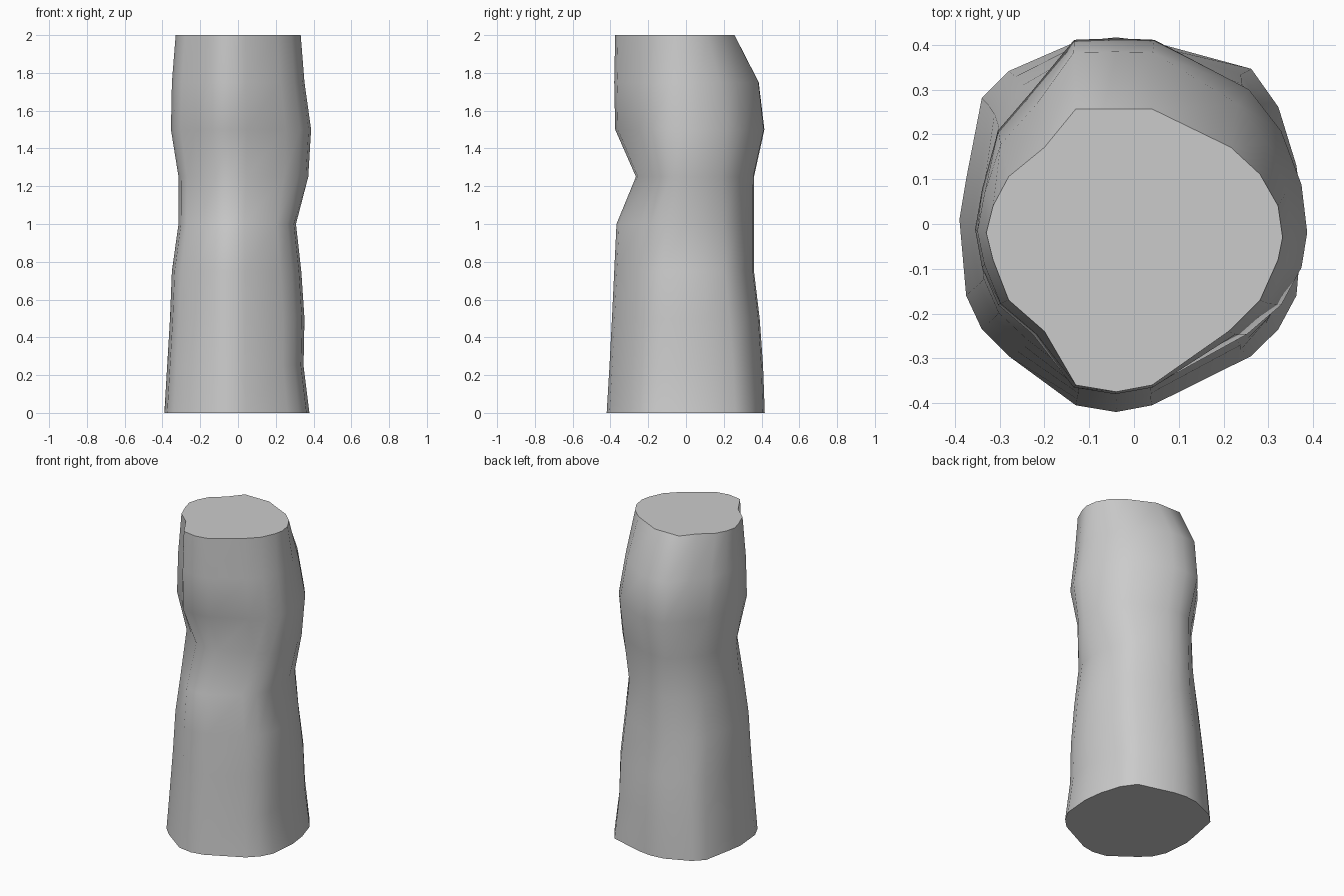
import bpy, bmesh, math

if "Cube" in bpy.data.objects:
    bpy.data.objects.remove(bpy.data.objects["Cube"])

# Cross-sections at the foot and at the top, counter-clockwise from the right
foot = [(.375, .01), (.36, .13), (.32, .26), (.26, .345), (.04, .405),
        (-.04, .415), (-.13, .405), (-.28, .34), (-.34, .28), (-.375, .1),
        (-.39, .01), (-.375, -.16), (-.34, -.235), (-.28, -.295), (-.13, -.405),
        (-.04, -.42), (.04, -.405), (.26, -.295), (.32, -.235), (.36, -.16)]
head = [(.33, -.03), (.32, .04), (.28, .11), (.215, .17), (.04, .255),
        (-.04, .255), (-.13, .255), (-.2, .17), (-.28, .105), (-.315, .04),
        (-.33, -.02), (-.315, -.08), (-.28, -.17), (-.2, -.24), (-.13, -.36),
        (-.04, -.375), (.04, -.36), (.21, -.24), (.28, -.17), (.32, -.08)]

# Extents of each ring: x min, x max, y min, y max (every 0.25 up the trunk)
extents = [(-.39, .378, -.42, .417), (-.375, .347, -.405, .408),
           (-.36, .352, -.392, .39), (-.35, .335, -.38, .36),
           (-.315, .307, -.368, .36), (-.315, .372, -.265, .36),
           (-.355, .387, -.375, .415), (-.35, .352, -.38, .385),
           (-.33, .332, -.375, .257)]


def fit(v, old_lo, old_hi, lo, hi):
    return v * hi / old_hi if v > 0 else v * lo / old_lo


bm = bmesh.new()
rings = []
for i, (x0, x1, y0, y1) in enumerate(extents):
    t = i / (len(extents) - 1)
    pts = [(a[0] + (b[0] - a[0]) * t, a[1] + (b[1] - a[1]) * t)
           for a, b in zip(foot, head)]
    xs, ys = zip(*pts)
    rings.append([bm.verts.new((fit(x, min(xs), max(xs), x0, x1),
                                fit(y, min(ys), max(ys), y0, y1), i * .25))
                  for x, y in pts])

# Side skin and end caps
n = len(foot)
for lower, upper in zip(rings, rings[1:]):
    for j in range(n):
        k = (j + 1) % n
        bm.faces.new((lower[j], lower[k], upper[k], upper[j]))
bm.faces.new(rings[0][::-1])
bm.faces.new(rings[-1])

mesh = bpy.data.meshes.new("trunk")
bm.to_mesh(mesh)
bm.free()
trunk = bpy.data.objects.new("trunk", mesh)
bpy.context.collection.objects.link(trunk)
bpy.context.view_layer.objects.active = trunk
trunk.select_set(True)
bpy.ops.object.shade_smooth_by_angle(angle=math.radians(50))
